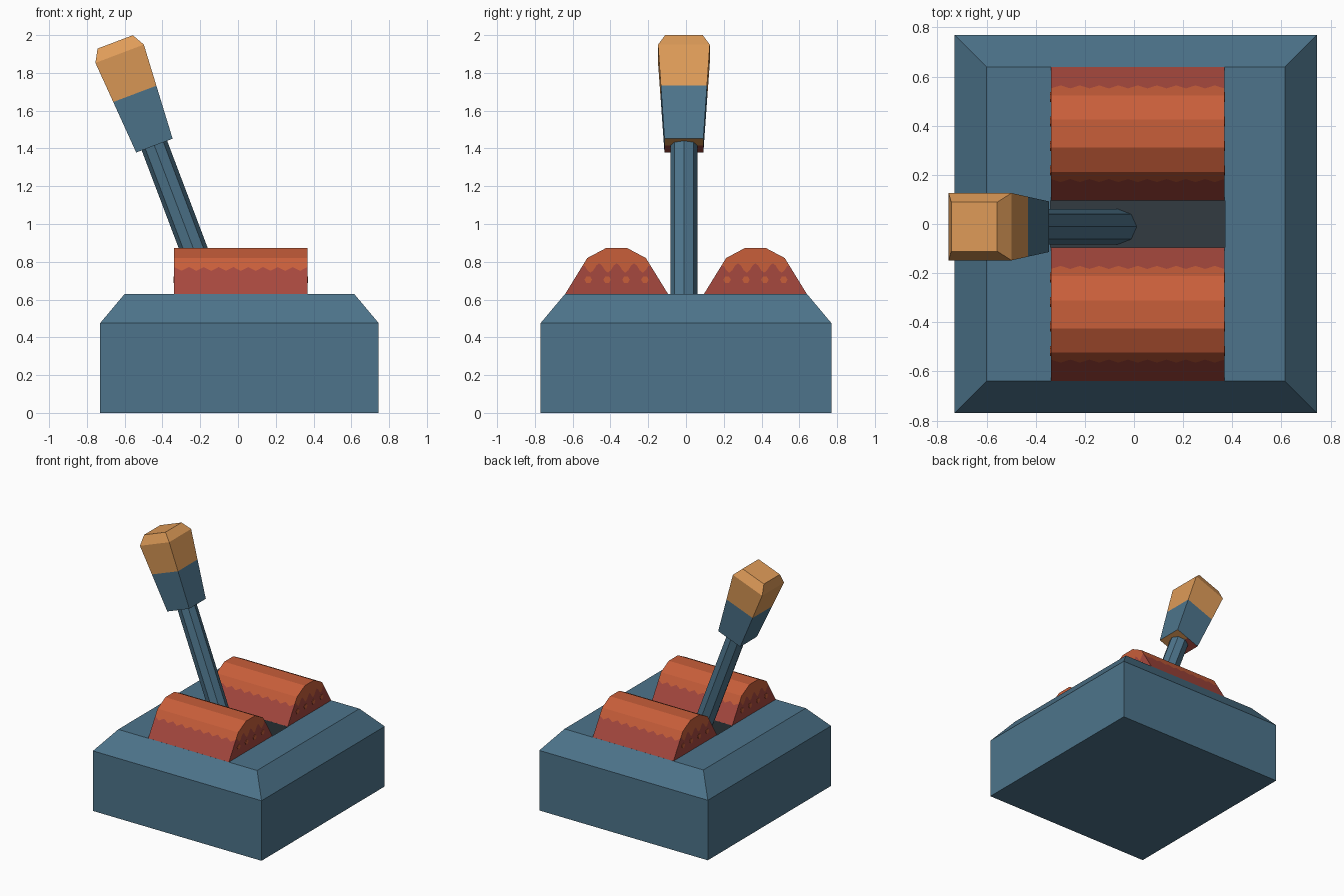
import bpy, bmesh, math
from mathutils import Vector

if "Cube" in bpy.data.objects:
    bpy.data.objects.remove(bpy.data.objects["Cube"])


def material(name, rgb):
    m = bpy.data.materials.new(name)
    lin = [((c / 255 + 0.055) / 1.055) ** 2.4 for c in rgb]
    m.diffuse_color = (*lin, 1)
    m.use_nodes = True
    m.node_tree.nodes["Principled BSDF"].inputs["Base Color"].default_value = m.diffuse_color
    return m


BLUE = material("steel blue", (77, 116, 139))
DARK = material("dark slot", (50, 59, 65))
ORANGE = material("rust orange", (200, 94, 58))
RED = material("brick red", (166, 72, 62))
TAN = material("amber", (222, 155, 88))


def make_object(name, bm, mats):
    bmesh.ops.recalc_face_normals(bm, faces=bm.faces)
    me = bpy.data.meshes.new(name)
    bm.to_mesh(me)
    bm.free()
    for m in mats:
        me.materials.append(m)
    ob = bpy.data.objects.new(name, me)
    bpy.context.collection.objects.link(ob)
    return ob


def loft(name, loops, band_mats, cap_mats, mats):
    """Skin closed loops of equal length and cap both ends."""
    bm = bmesh.new()
    rings = [[bm.verts.new(p) for p in loop] for loop in loops]
    n = len(rings[0])
    for a, b, mi in zip(rings, rings[1:], band_mats):
        for i in range(n):
            j = (i + 1) % n
            bm.faces.new((a[i], a[j], b[j], b[i])).material_index = mi
    for ring, mi in zip((rings[0], rings[-1]), cap_mats):
        bm.faces.new(ring).material_index = mi
    return make_object(name, bm, mats)


def rect(x0, x1, y, z):
    return [(x0, -y, z), (x1, -y, z), (x1, y, z), (x0, y, z)]


# Base block with chamfered top and recessed slot
loft("base", [rect(-0.73, 0.745, 0.77, 0), rect(-0.73, 0.745, 0.77, 0.475),
              rect(-0.60, 0.615, 0.64, 0.63), rect(-0.34, 0.37, 0.095, 0.63),
              rect(-0.34, 0.37, 0.095, 0.42)],
     [0, 0, 0, 1], [0, 1], [BLUE, DARK])

# Two faceted rollers, orange above a scalloped red lower band
X0, X1, STEPS = -0.338, 0.368, 36
Z0, Z1, Z2 = 0.63, 0.82, 0.872
B, S, T = 0.272, 0.155, 0.057


def slope_y(z):
    return B + (S - B) * (z - Z0) / (Z1 - Z0)


def roller(name, cy):
    bm = bmesh.new()
    cols = []
    for i in range(STEPS + 1):
        x = X0 + (X1 - X0) * i / STEPS
        zw = 0.762 + 0.010 * math.cos(i * math.pi / 2)
        w = slope_y(zw)
        prof = [(-B, Z0), (-w, zw), (-S, Z1), (-T, Z2), (T, Z2), (S, Z1), (w, zw), (B, Z0)]
        cols.append([bm.verts.new((x, cy + y, z)) for y, z in prof])
    for a, b in zip(cols, cols[1:]):
        for k in range(8):
            j = (k + 1) % 8
            f = bm.faces.new((a[k], a[j], b[j], b[k]))
            f.material_index = 1 if k in (0, 6, 7) else 0
    for x, c in ((X0, cols[0]), (X1, cols[-1])):
        # scalloped dividing line across the end face
        w = c[6].co.y - cy
        line = [bm.verts.new((x, cy - w + 2 * w * i / 24,
                              0.767 + 0.025 * math.cos(i * math.pi / 3)))
                for i in range(1, 24)]
        bm.faces.new([c[0], c[1]] + line + [c[6], c[7]]).material_index = 1
        bm.faces.new(c[1:7] + line[::-1])
    make_object(name, bm, [ORANGE, RED])


def roller_dots(name, cy):
    bm = bmesh.new()
    for x in (X0, X1):
        for k in range(4):
            y = cy - 0.15 + 0.1 * k
            rings = [[bm.verts.new((x + d, y + 0.02 * math.cos(a * math.pi / 3),
                                    0.705 + 0.02 * math.sin(a * math.pi / 3)))
                      for a in range(6)] for d in (-0.003, 0.003)]
            for i in range(6):
                j = (i + 1) % 6
                bm.faces.new((rings[0][i], rings[0][j], rings[1][j], rings[1][i]))
            for r in rings:
                bm.faces.new(r)
    make_object(name, bm, [ORANGE])


for side, cy in (("front", -0.3675), ("back", 0.3675)):
    roller(side + "_roller", cy)
    roller_dots(side + "_roller_dots", cy)

# Tilted lever frame: origin at the underside of the grip
ORIGIN = Vector((-0.4425, -0.011, 1.415))
AXIS = Vector((-0.354, 0, 0.935)).normalized()
SIDE = Vector((AXIS.z, 0, -AXIS.x))


def tilted(points, t):
    return [ORIGIN + AXIS * t + SIDE * u + Vector((0, v, 0)) for u, v in points]


def square(r):
    return [(-r, -r), (r, -r), (r, r), (-r, r)]


# Octagonal shaft running down into the slot
octagon = [(0.072 * math.cos(i * math.pi / 4), 0.072 * math.sin(i * math.pi / 4))
           for i in range(8)]
loft("lever_shaft", [tilted(octagon, -1.12), tilted(octagon, 0.02)], [0], [0, 0], [BLUE])

# Flared square grip: blue lower half, amber top, two-tone underside
grip = loft("lever_grip", [tilted(square(0.103), 0), tilted(square(0.122), 0.293),
                           tilted(square(0.137), 0.52), tilted(square(0.100), 0.587)],
            [0, 1, 1], [1, 1], [BLUE, TAN, RED])
bm = bmesh.new()
bm.from_mesh(grip.data)
under = min(bm.faces, key=lambda f: f.calc_center_median().z)
bmesh.ops.bisect_plane(bm, geom=[under] + list(under.edges) + list(under.verts),
                       plane_co=ORIGIN, plane_no=SIDE)
for f in bm.faces:
    c = f.calc_center_median() - ORIGIN
    if abs(c.dot(AXIS)) < 0.01 and c.dot(SIDE) < 0:
        f.material_index = 2
bm.to_mesh(grip.data)
bm.free()
